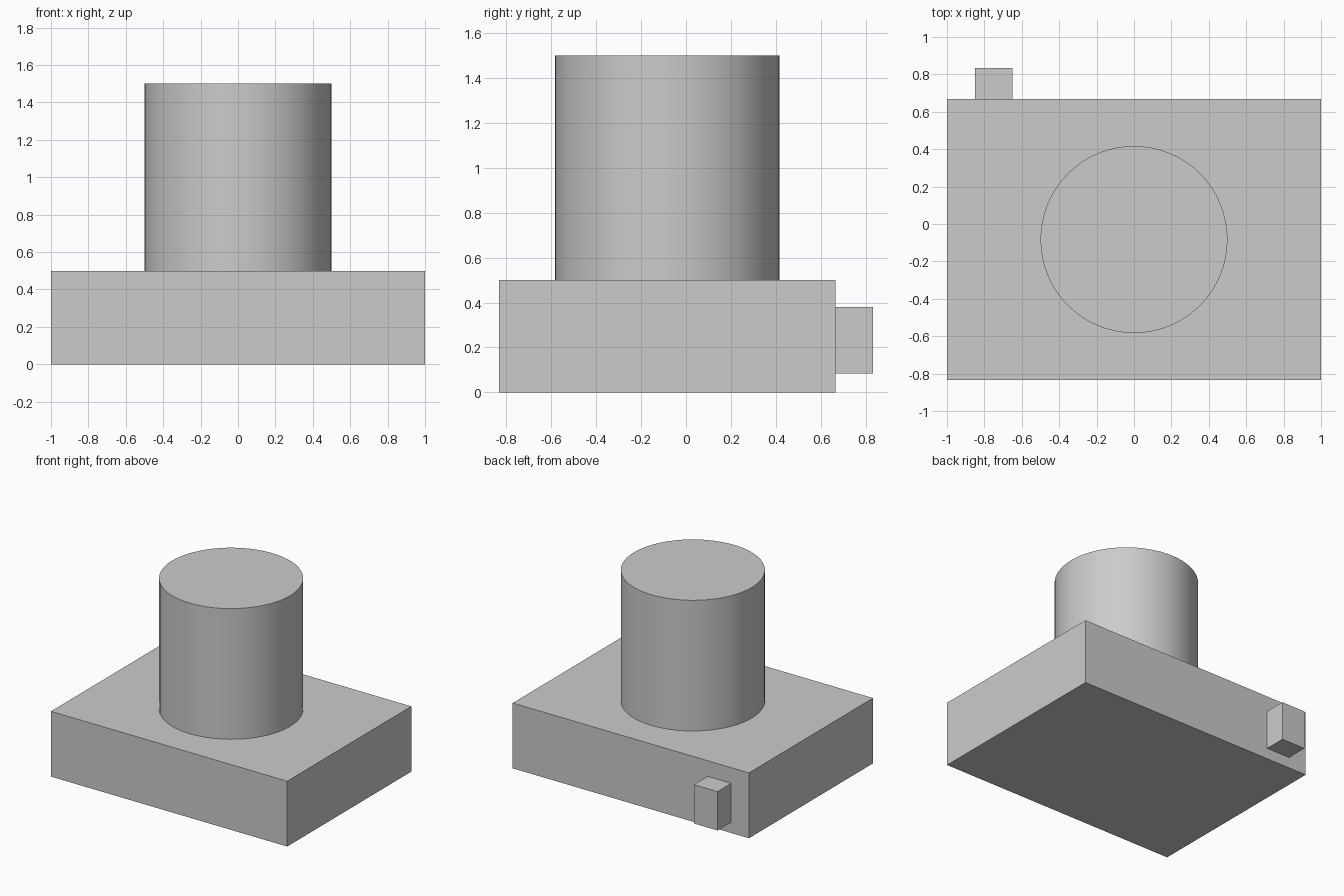
import bpy
import math

# Remove the default cube
cube = bpy.data.objects.get("Cube")
if cube:
    bpy.data.objects.remove(cube, do_unlink=True)

# Single flat colour
grey = bpy.data.materials.new("light_grey")
grey.use_nodes = True
colour = (0.6, 0.6, 0.6, 1.0)
grey.diffuse_color = colour
grey.node_tree.nodes["Principled BSDF"].inputs["Base Color"].default_value = colour


def finish(name):
    obj = bpy.context.object
    obj.name = name
    obj.data.name = name
    obj.data.materials.append(grey)
    bpy.ops.object.transform_apply(location=False, rotation=False, scale=True)
    return obj


def box(name, low, high):
    """Axis-aligned box between two corners."""
    centre = [(a + b) / 2 for a, b in zip(low, high)]
    size = [b - a for a, b in zip(low, high)]
    bpy.ops.mesh.primitive_cube_add(size=1, location=centre)
    bpy.context.object.scale = size
    return finish(name)


# Base slab
box("base_slab", (-1, -0.833, 0), (1, 0.667, 0.5))

# Small lug on the back face
box("rear_lug", (-0.85, 0.667, 0.083), (-0.65, 0.833, 0.38))

# Upright round column
bpy.ops.mesh.primitive_cylinder_add(
    vertices=64, radius=0.5, depth=1, location=(0, -0.083, 1))
finish("column")
bpy.ops.object.shade_smooth_by_angle(angle=math.radians(30))
